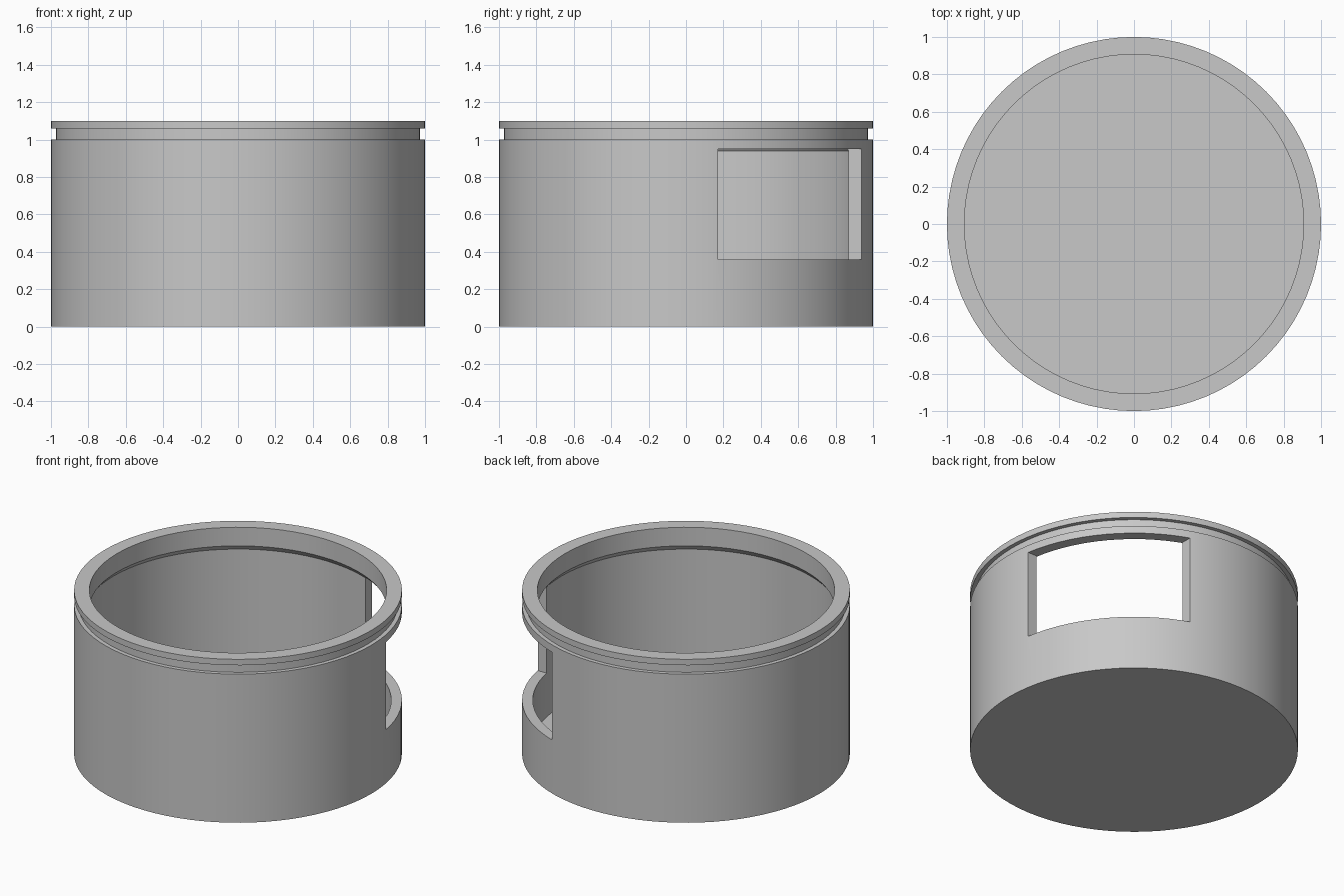
import bpy
import bmesh
from math import tau
from mathutils import Matrix, Vector

if "Cube" in bpy.data.objects:
    bpy.data.objects.remove(bpy.data.objects["Cube"], do_unlink=True)

SEGMENTS = 80

# Main dimensions
OUTER, GROOVE, INNER, LIP = 1.0, 0.973, 0.935, 0.907
FLOOR, SHOULDER, RIM, TOP = 0.065, 1.0, 1.06, 1.1
WINDOW_MIN = Vector((0.342, 0.17, 0.36))
WINDOW_MAX = Vector((1.2, 1.2, 0.95))

grey = bpy.data.materials.new("plain grey")
grey.use_nodes = True
colour = (0.58, 0.58, 0.58, 1)
grey.diffuse_color = colour
grey.node_tree.nodes["Principled BSDF"].inputs["Base Color"].default_value = colour


def add_object(name, bm):
    bmesh.ops.recalc_face_normals(bm, faces=bm.faces)
    mesh = bpy.data.meshes.new(name)
    bm.to_mesh(mesh)
    bm.free()
    mesh.materials.append(grey)
    obj = bpy.data.objects.new(name, mesh)
    bpy.context.collection.objects.link(obj)
    return obj


def lathe(name, profile):
    """Spin a (radius, height) profile around z and cap its two open ends."""
    bm = bmesh.new()
    verts = [bm.verts.new((r, 0, z)) for r, z in profile]
    edges = [bm.edges.new(pair) for pair in zip(verts, verts[1:])]
    bmesh.ops.spin(bm, geom=verts + edges, axis=(0, 0, 1), cent=(0, 0, 0),
                   angle=tau, steps=SEGMENTS, use_merge=True)
    bmesh.ops.remove_doubles(bm, verts=bm.verts, dist=1e-5)
    bmesh.ops.holes_fill(bm, edges=[e for e in bm.edges if e.is_boundary], sides=0)
    return add_object(name, bm)


# Round cup: outer wall, groove, rim, inner lip with sloped underside, floor
body = lathe("round_housing", [
    (OUTER, 0), (OUTER, SHOULDER), (GROOVE, SHOULDER), (GROOVE, RIM),
    (OUTER, RIM), (OUTER, TOP), (LIP, TOP), (LIP, 0.975),
    (INNER, 0.94), (INNER, FLOOR)])

# Corner window, cut by a box
bm = bmesh.new()
size = WINDOW_MAX - WINDOW_MIN
bmesh.ops.create_cube(bm, size=1, matrix=Matrix.Translation(
    (WINDOW_MIN + WINDOW_MAX) / 2) @ Matrix.Diagonal((*size, 1)))
cutter = add_object("window_cutter", bm)
cutter.hide_render = True

cut = body.modifiers.new("window", 'BOOLEAN')
cut.operation = 'DIFFERENCE'
cut.solver = 'EXACT'
cut.object = cutter

# Keep the cut result and drop the cutter
bpy.context.view_layer.update()
result = bpy.data.meshes.new_from_object(
    body.evaluated_get(bpy.context.evaluated_depsgraph_get()))
body.modifiers.clear()
body.data = result
bpy.data.objects.remove(cutter, do_unlink=True)

# Smooth the round walls, keep the rims and window edges crisp
bpy.ops.object.select_all(action='DESELECT')
body.select_set(True)
bpy.context.view_layer.objects.active = body
bpy.ops.object.shade_smooth_by_angle(angle=0.35)
